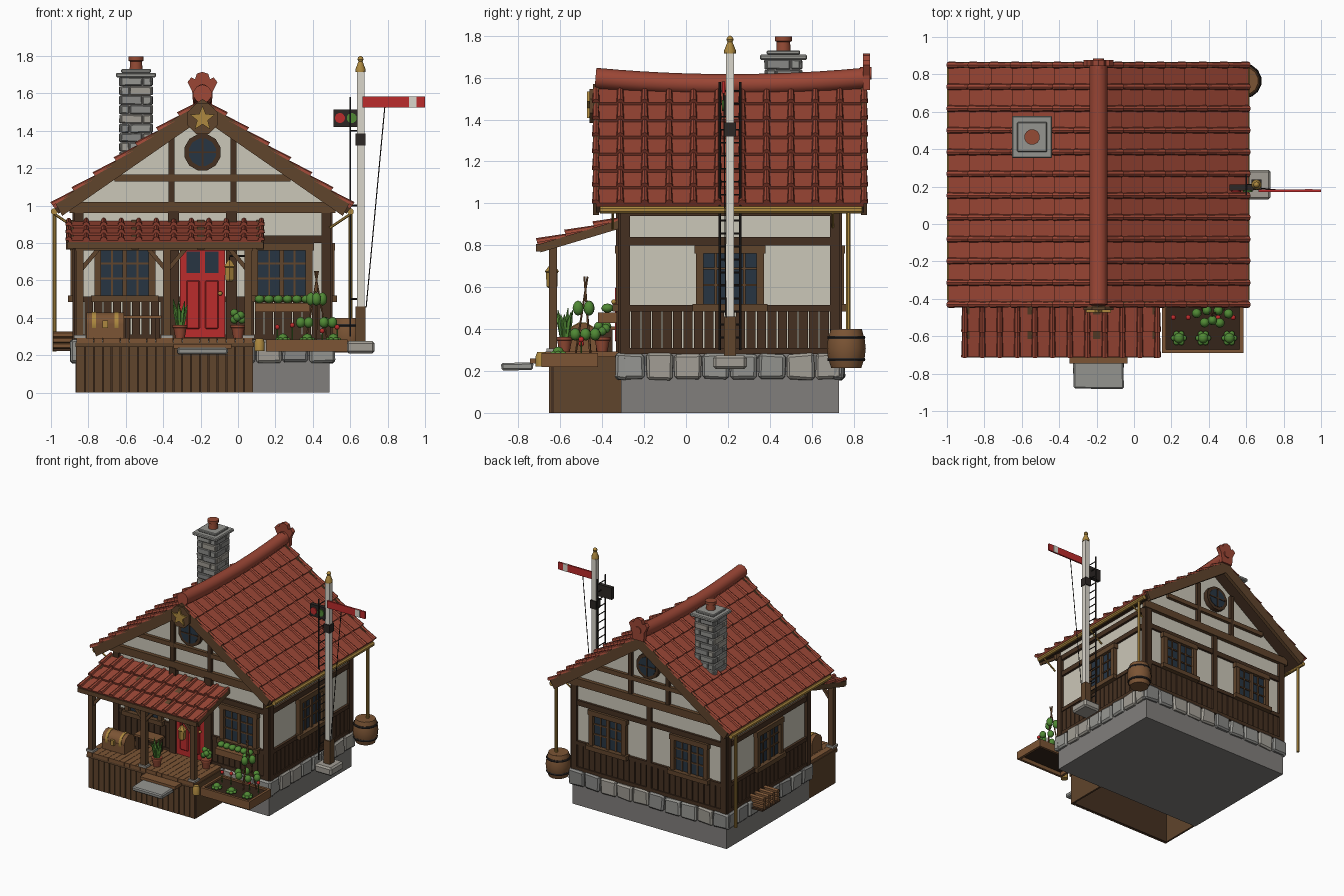
import bpy, bmesh, random
from math import pi, sin, cos, radians
from mathutils import Vector as V

if "Cube" in bpy.data.objects:
    bpy.data.objects.remove(bpy.data.objects["Cube"])
random.seed(4)
CX = -0.19  # ridge line of the house

def mat(name, r, g, b):
    m = bpy.data.materials.new(name)
    m.diffuse_color = (r, g, b, 1)
    m.use_nodes = True
    m.node_tree.nodes["Principled BSDF"].inputs["Base Color"].default_value = m.diffuse_color
    return m

WOOD, DARK, OAK = mat("wood", .115, .058, .025), mat("dark_wood", .06, .03, .015), mat("oak", .2, .09, .035)
PLASTER, GLASS, RED = mat("plaster", .6, .57, .48), mat("glass", .02, .035, .055), mat("red_paint", .5, .025, .025)
TILE, BRASS, GREEN = mat("roof_tile", .33, .062, .036), mat("brass", .42, .25, .05), mat("leaf", .08, .25, .035)
WHITE, IRON, SOIL = mat("white_paint", .7, .67, .6), mat("iron", .025, .02, .018), mat("soil", .035, .018, .01)
CONC, CLAY = mat("concrete", .22, .21, .2), mat("clay", .3, .07, .035)
STONES = [mat("stone_%d" % i, *c) for i, c in enumerate([(.3, .3, .28), (.36, .34, .3), (.25, .25, .24)])]

def finish(name, bm, m, smooth=False):
    bmesh.ops.recalc_face_normals(bm, faces=bm.faces)
    me = bpy.data.meshes.new(name)
    bm.to_mesh(me)
    bm.free()
    me.materials.append(m)
    if smooth:
        for p in me.polygons:
            p.use_smooth = True
        me.set_sharp_from_angle(angle=radians(40))
    ob = bpy.data.objects.new(name, me)
    bpy.context.collection.objects.link(ob)

def loft(bm, rings):
    vs = [[bm.verts.new(p) for p in r] for r in rings]
    n = len(vs[0])
    for a, b in zip(vs, vs[1:]):
        for i in range(n):
            bm.faces.new((a[i], a[(i + 1) % n], b[(i + 1) % n], b[i]))
    bm.faces.new(vs[0])
    bm.faces.new(vs[-1][::-1])

def box(name, x0, x1, y0, y1, z0, z1, m, bevel=0, jit=0):
    bm = bmesh.new()
    loft(bm, [[(x0, y0, z), (x1, y0, z), (x1, y1, z), (x0, y1, z)] for z in (z0, z1)])
    for v in bm.verts:
        v.co += V([random.uniform(-jit, jit) for _ in range(3)])
    if bevel:
        bmesh.ops.bevel(bm, geom=bm.edges[:], offset=bevel, segments=1, affect='EDGES')
    finish(name, bm, m)

def prism(name, pts, y0, y1, m):
    bm = bmesh.new()
    loft(bm, [[(x, y, z) for x, z in pts] for y in (y0, y1)])
    finish(name, bm, m)

def tube(name, pts, r, m, n=8):
    pts = [V(p) for p in pts]
    rs = r if isinstance(r, list) else [r] * len(pts)
    rings = []
    for i, p in enumerate(pts):
        q = (pts[min(i + 1, len(pts) - 1)] - pts[max(i - 1, 0)]).to_track_quat('Z', 'Y')
        rings.append([p + q @ V((rs[i] * cos(2 * pi * (k + .5) / n), rs[i] * sin(2 * pi * (k + .5) / n), 0)) for k in range(n)])
    bm = bmesh.new()
    loft(bm, rings)
    finish(name, bm, m, n > 6)

def lathe(name, x, y, prof, m, n=12):
    tube(name, [(x, y, z) for r, z in prof], [r for r, z in prof], m, n)

def ball(name, c, s, m):
    bm = bmesh.new()
    bmesh.ops.create_icosphere(bm, subdivisions=2, radius=1)
    for v in bm.verts:
        v.co = V(c) + V([a * b for a, b in zip(v.co, s)])
    finish(name, bm, m, True)

def tiles(name, o, u, d, cols, rows, th):
    """Sloped deck carrying overlapping pan rows and rounded ribs."""
    o, u, d = V(o), V(u), V(d)
    n = u.cross(d).normalized()
    n = -n if n.z < 0 else n
    P = lambda a, b, h: o + u * a + d * b + n * h
    bm = bmesh.new()
    loft(bm, [[P(0, b, -th), P(1, b, -th), P(1, b, 0), P(0, b, 0)] for b in (0, 1)])
    finish(name + "_deck", bm, DARK)
    bm = bmesh.new()
    for i in range(rows):
        b0, b1 = i / rows, (i + 1) / rows
        loft(bm, [[P(0, b, -.002), P(1, b, -.002), P(1, b, h), P(0, b, h)] for b, h in ((b0, .004), (b1, .02))])
        for j in range(cols + 1):
            rings = [[P(j / cols + r * cos(pi * k / 4) / u.length, b, h + 1.2 * r * sin(pi * k / 4)) for k in range(5)]
                     for b, r, h in ((b0, .014, .004), (b1, .019, .018))]
            loft(bm, rings)
    finish(name + "_tiles", bm, TILE)

def wbox(name, w, a0, a1, z0, z1, d0, d1, m, **k):
    """Box laid on a wall: a along the wall, d outward."""
    if w == 'front': box(name, a0, a1, -.3 - d1, -.3 - d0, z0, z1, m, **k)
    if w == 'back': box(name, a0, a1, .72 + d0, .72 + d1, z0, z1, m, **k)
    if w == 'right': box(name, .48 + d0, .48 + d1, a0, a1, z0, z1, m, **k)
    if w == 'left': box(name, -.86 - d1, -.86 - d0, a0, a1, z0, z1, m, **k)

def window(w, a, z0=.5, z1=.79, hw=.16):
    wbox("window_pane", w, a - hw, a + hw, z0, z1, 0, .012, GLASS)
    for s in (-1, 1):
        c = a + s * (hw - .015)
        wbox("window_jamb", w, c - .018, c + .018, z0, z1, 0, .035, WOOD)
        wbox("window_muntin", w, a + s * .068 - .005, a + s * .068 + .005, z0, z1, 0, .02, WOOD)
    wbox("window_mullion", w, a - .012, a + .012, z0, z1, 0, .028, WOOD)
    for z in (z0 + .11, z0 + .19):
        wbox("window_bar", w, a - hw, a + hw, z - .005, z + .005, 0, .02, WOOD)
    wbox("window_head", w, a - hw - .01, a + hw + .01, z1 - .03, z1 + .01, 0, .038, WOOD)
    wbox("window_sill", w, a - hw - .02, a + hw + .02, z0 - .015, z0 + .02, 0, .05, WOOD)

# foundation and stone plinth
box("foundation", -.87, .49, -.31, .73, 0, .2, CONC)
box("plinth_core", -.86, .48, -.3, .72, .18, .285, CONC)
for w, a0, a1, n in (('front', -.9, .52, 10), ('back', -.9, .52, 10), ('left', -.33, .75, 8), ('right', -.33, .75, 8)):
    for i in range(n):
        s = (a1 - a0) / n
        wbox("plinth_stone", w, a0 + i * s + .004, a0 + (i + 1) * s - .004, .16, .282, -.02, .035,
             random.choice(STONES), bevel=.012, jit=.006)

# plaster body with gables
prism("house_body", [(-.86, .28), (.48, .28), (.48, 1.03), (CX, 1.51), (-.86, 1.03)], -.3, .72, PLASTER)

# timber frame, wainscot and windows
for w, a0, a1 in (('front', -.875, .495), ('back', -.875, .495), ('left', -.315, .735), ('right', -.315, .735)):
    for name, z0, z1, d in (("sill_beam", .28, .31, .02), ("wainscot_rail", .485, .515, .02), ("top_beam", .8, .84, .018)):
        wbox(name, w, a0, a1, z0, z1, 0, d, DARK)
    n = round((a1 - a0) / .05)
    for i in range(n):
        s = (a1 - a0) / n
        wbox("wainscot_plank", w, a0 + i * s + .003, a0 + (i + 1) * s - .003, .3, .49, 0, .012, DARK)
    for c in (a0 + .024, a1 - .024):
        wbox("corner_post", w, c - .024, c + .024, .28, .97, -.02, .024, DARK)
for w in ('left', 'right'):
    window(w, .21)
    wbox("eaves_beam", w, -.31, .73, .94, .98, 0, .02, DARK)
for a in (CX - .36, CX + .36):
    window('back', a)
window('front', -.605)
window('front', .235)
for w, y, s in (('front', -.3, -1), ('back', .72, 1)):
    wbox("gable_beam", w, -.9, .52, .96, 1.02, 0, .03, WOOD)
    wbox("gable_collar", w, -.66, .28, 1.13, 1.165, 0, .025, WOOD)
    for x in (-.355, -.025):
        wbox("gable_stud", w, x - .016, x + .016, 1, 1.37, 0, .025, DARK)
    tube("round_window_frame", [(CX, y, 1.285), (CX, y + s * .04, 1.285)], .1, DARK, 12)
    tube("round_window_pane", [(CX, y, 1.285), (CX, y + s * .044, 1.285)], .075, GLASS, 12)
    wbox("round_window_bar", w, CX - .075, CX + .075, 1.28, 1.29, 0, .048, DARK)
    wbox("round_window_bar", w, CX - .005, CX + .005, 1.21, 1.36, 0, .048, DARK)
wbox("back_stud", 'back', CX - .02, CX + .02, .28, .97, 0, .022, DARK)

# main roof, bargeboards, gutters, downpipes
for side, s in (("left", -1), ("right", 1)):
    tiles("roof_" + side, (CX, -.43, 1.545), (0, 1.28, 0), (s * .79, 0, -.56), 11, 7, .035)
    for y in (-.445, .835):
        prism("bargeboard", [(CX, 1.57), (CX + s * .785, 1.01), (CX + s * .75, .945), (CX, 1.465)], y, y + .03, WOOD)
    gx = CX + s * .792
    tube("gutter", [(gx, -.41, .968), (gx, .84, .968)], .018, BRASS)
    for y in (-.35, .2, .7):
        tube("gutter_bracket", [(gx, y, .955), (CX + s * .68, y, .88)], .007, BRASS, 6)
    tube("downpipe", [(gx, .775, .96), (gx, .775, .4 if s > 0 else .22)], .012, BRASS)
tube("ridge_roll", [(CX, .21 + t * .107, 1.567 + .03 * (t / 6) ** 2) for t in range(-6, 7)], .05, TILE, 10)
half = [(.05, 1.54), (.055, 1.61), (.08, 1.66), (.06, 1.685), (.04, 1.675), (.03, 1.705)]
prism("ridge_finial", [(CX + x, z) for x, z in half] + [(CX, 1.715)] + [(CX - x, z) for x, z in half[::-1]], .845, .878, TILE)
tube("finial_boss", [(CX, .83, 1.62), (CX, .885, 1.62)], .03, TILE, 10)
tube("star_plaque", [(CX, -.44, 1.465), (CX, -.46, 1.465)], .088, WOOD, 8)
prism("star", [(CX + r * sin(pi * k / 5), 1.465 + r * cos(pi * k / 5)) for k in range(10) for r in [(.07, .03)[k % 2]]], -.472, -.455, BRASS)

# chimney
hx, hy, cx, cy = .083, .083, -.545, .465
box("chimney_core", cx - .078, cx + .078, cy - .078, cy + .078, 1.12, 1.69, CONC)
for c in range(11):
    z, o = 1.14 + c * .05, (.035, -.035)[c % 2]
    for s in (-1, 1):
        for a0, a1 in ((-hx, o), (o, hx)):
            box("chimney_stone", cx + a0 + .002, cx + a1 - .002, cy + s * .078 - .012, cy + s * .078 + .012, z, z + .046, random.choice(STONES), .005, .002)
            box("chimney_stone", cx + s * .078 - .012, cx + s * .078 + .012, cy + a0 + .002, cy + a1 - .002, z, z + .046, random.choice(STONES), .005, .002)
box("chimney_cap", cx - .107, cx + .107, cy - .113, cy + .113, 1.685, 1.71, STONES[0], .006)
box("chimney_cap_top", cx - .08, cx + .08, cy - .08, cy + .08, 1.71, 1.73, STONES[0], .005)
lathe("chimney_pot", cx, cy, [(.036, 1.72), (.033, 1.77), (.042, 1.775), (.042, 1.797)], CLAY)

# porch deck, skirt and steps
for i in range(20):
    x = -.865 + i * .0472
    box("skirt_plank", x + .003, x + .045, -.655, -.64, 0, .25, WOOD)
    box("deck_board", x + .001, x + .046, -.67, -.3, .265, .292, OAK)
box("skirt_back", -.865, .08, -.645, -.63, 0, .25, DARK)
for x in (-.865, .065):
    box("skirt_side", x, x + .015, -.65, -.31, 0, .25, WOOD)
box("deck_rim", -.87, .085, -.665, -.3, .245, .268, WOOD)
box("wood_step", -.345, -.035, -.745, -.65, .235, .26, OAK)
box("stone_step", -.325, -.055, -.88, -.73, .205, .24, STONES[0], .008, .004)

# porch posts, braces and roof
for x in (-.845, -.38, .055):
    box("post_foot", x - .032, x + .032, -.665, -.605, .29, .308, STONES[1])
    box("porch_post", x - .02, x + .02, -.655, -.615, .3, .79, WOOD)
    for s in (-1, 1):
        if -.87 < x + s * .1 < .08:
            tube("porch_brace", [(x, -.635, .65), (x + s * .1, -.635, .77)], .016, WOOD, 4)
tiles("porch_roof", (-.905, -.3, .915), (1.03, 0, 0), (0, -.405, -.12), 11, 3, .02)
box("porch_fascia", -.915, .135, -.715, -.695, .77, .805, WOOD)
box("porch_beam", -.87, .08, -.655, -.615, .76, .79, WOOD)
for x in (-.9, -.55, -.2, .12):
    tube("porch_rafter", [(x, -.7, .785), (x, -.3, .905)], .028, WOOD, 4)

# red door
wbox("door_leaf", 'front', -.31, -.07, .295, .77, 0, .03, RED)
for x in (-.24, -.14):
    wbox("door_glass", 'front', x - .036, x + .036, .64, .755, 0, .034, GLASS)
    wbox("door_panel", 'front', x - .036, x + .036, .34, .6, 0, .04, RED, bevel=.006)
for x in (-.345, -.035):
    wbox("door_jamb", 'front', x - .03, x + .03, .29, .97, 0, .035, DARK)
ball("door_knob", (-.095, -.345, .53), (.012, .012, .012), BRASS)

# lantern, chest, bench
tube("lantern_hook", [(.055, -.635, .73), (-.045, -.64, .73), (-.045, -.64, .7)], .006, IRON, 6)
lathe("lantern", -.045, -.64, [(.018, .595), (.026, .605), (.028, .67), (.034, .675), (.008, .71)], BRASS, 6)
box("chest", -.81, -.61, -.56, -.43, .292, .365, OAK)
tube("chest_lid", [(-.81, -.495, .365), (-.61, -.495, .365)], .065, OAK, 12)
for x in (-.77, -.65):
    tube("chest_band", [(x - .01, -.495, .365), (x + .01, -.495, .365)], .069, BRASS, 12)
box("chest_lock", -.725, -.695, -.575, -.555, .345, .385, BRASS)
box("bench_seat", -.61, -.41, -.44, -.34, .395, .412, OAK)
for x in (-.59, -.43):
    box("bench_leg", x - .012, x + .012, -.43, -.35, .29, .4, DARK)

# potted plants
for x, y in ((-.31, -.58), (0, -.4)):
    lathe("plant_pot", x, y, [(.026, .292), (.036, .345), (.041, .347), (.041, .362)], CLAY)
for k in range(7):
    a = k * 2 * pi / 7
    tube("pot_leaf", [(-.31 + .014 * cos(a), -.58 + .014 * sin(a), .35), (-.31 + .026 * cos(a), -.58 + .026 * sin(a), .43),
                      (-.31 + .04 * cos(a), -.58 + .04 * sin(a), .47 + .01 * (k % 4))], [.008, .012, .002], GREEN, 5)
    ball("pot_bush", (.022 * cos(a), -.4 + .022 * sin(a), .39 + .012 * (k % 4)), (.022, .022, .022), GREEN)

# window box
box("window_box", .09, .385, -.42, -.33, .43, .48, OAK)
for i in range(6):
    ball("window_box_plant", (.115 + i * .05, -.375, .5), (.027, .03, .022), GREEN)

# garden bed with cabbages, bean poles and tomatoes
for y in (-.69, -.44):
    box("bed_side", .15, .585, y, y + .02, .22, .285, OAK)
for x in (.15, .565):
    box("bed_end", x, x + .02, -.69, -.42, .22, .285, OAK)
box("bed_soil", .16, .575, -.68, -.43, .25, .27, SOIL)
for x in (.24, .37, .51):
    ball("cabbage", (x, -.61, .29), (.028, .028, .026), GREEN)
    for k in range(6):
        ball("cabbage_leaf", (x + .026 * cos(k * pi / 3), -.61 + .026 * sin(k * pi / 3), .283), (.016, .016, .012), GREEN)
for k in range(3):
    a = k * 2 * pi / 3 + .5
    tube("bean_pole", [(.42 + .07 * cos(a), -.48 + .05 * sin(a), .26), (.42 - .01 * cos(a), -.48 - .01 * sin(a), .65)], .005, OAK, 5)
    ball("bean_leaf", (.42 + .035 * cos(a), -.48 + .035 * sin(a), .5), (.026, .026, .036), GREEN)
    for s in (-1, 1):
        ball("bean_leaf", (.42 + .085 * cos(a + s * .5), -.48 + .055 * sin(a + s * .5), .375), (.026, .026, .03), GREEN)
for x, y, z in ((.21, -.5, .35), (.29, -.5, .36), (.45, -.5, .33), (.53, -.5, .35)):
    tube("tomato_stem", [(x, y, .26), (x, y, z)], .004, GREEN, 5)
    ball("tomato", (x, y, z), (.014, .014, .014), RED)
lathe("watering_can", .115, -.69, [(.028, .222), (.028, .27), (.02, .29)], BRASS, 10)

# rain barrel and firewood
lathe("barrel", .59, .765, [(.072, .215), (.088, .265), (.093, .308), (.088, .35), (.074, .4), (.064, .4001), (.06, .392)], OAK, 14)
for z, r in ((.255, .088), (.36, .088)):
    lathe("barrel_hoop", .59, .765, [(r, z - .008), (r + .003, z), (r, z + .008)], IRON, 14)
for row in range(3):
    for k in range(4):
        y = .25 + k * .058
        tube("log", [(-.99, y, .25 + row * .03), (-.87, y, .25 + row * .03)], .018, OAK, 6)
box("log_rack", -.99, -.87, .225, .45, .222, .236, DARK)

# railway signal
px, py = .655, .21
box("signal_base", .58, .73, .13, .29, .21, .275, STONES[1], .012)
box("signal_socket", px - .028, px + .028, py - .028, py + .028, .27, .46, WOOD)
box("signal_post", px - .02, px + .02, py - .02, py + .02, .45, 1.72, WHITE)
box("signal_collar", px - .026, px + .026, py - .028, py + .028, 1.32, 1.385, IRON)
lathe("signal_finial", px, py, [(.028, 1.715), (.028, 1.73), (.012, 1.77), (.017, 1.782), (.013, 1.793), (.003, 1.8)], BRASS, 10)
box("signal_arm", .665, 1.0, .172, .185, 1.525, 1.582, RED)
box("signal_arm_stripe", .915, .955, .17, .187, 1.525, 1.582, WHITE)
box("signal_lamp_box", .51, .64, .18, .21, 1.42, 1.515, IRON)
for x, m in ((.545, RED), (.608, GREEN)):
    tube("signal_lens", [(x, .19, 1.468), (x, .172, 1.468)], .027, m, 12)
tube("signal_wire", [(.785, .18, 1.53), (.685, .19, .455)], .003, IRON, 5)
for y in (.16, .26):
    tube("ladder_rail", [(.6, y, .3), (.6, y, 1.58)], .006, IRON, 6)
for i in range(20):
    tube("ladder_rung", [(.6, .16, .36 + i * .062), (.6, .26, .36 + i * .062)], .004, IRON, 5)
for z in (.5, 1.0, 1.4):
    tube("ladder_stay", [(.6, .21, z), (px, .21, z)], .005, IRON, 5)
